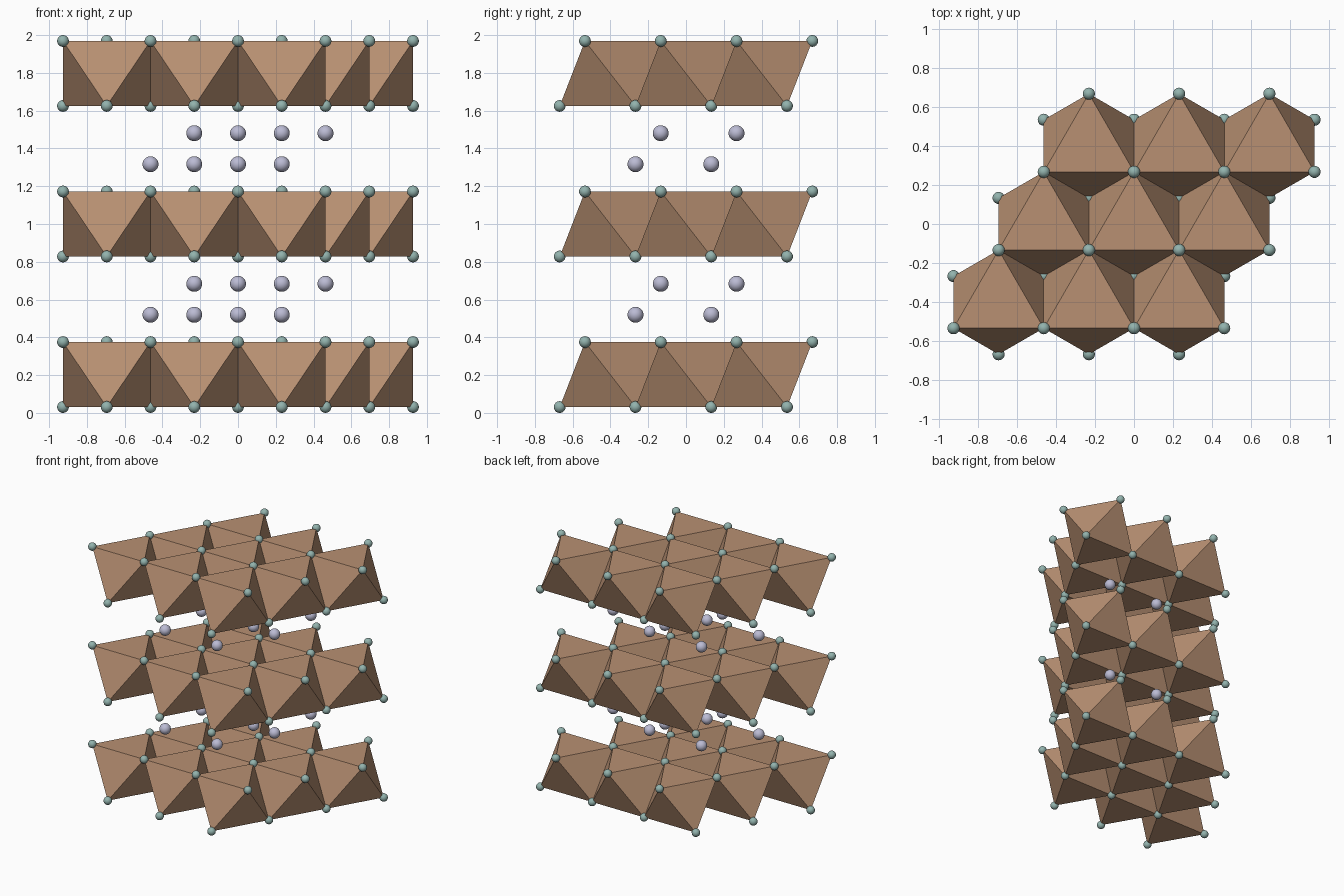
import bpy, bmesh
from math import sqrt, sin, cos, radians
from mathutils import Vector, Matrix

if "Cube" in bpy.data.objects:
    bpy.data.objects.remove(bpy.data.objects["Cube"])

A = 0.4633               # spacing between neighbouring octahedra
ROW = A * sqrt(3) / 2    # spacing between rows
R = A / sqrt(3)          # radius of an octahedron's triangular ends
H = 0.172                # half height of a sheet
PERIOD = 0.797           # sheet to sheet distance
SHEETS = [1 + (k - 1) * PERIOD for k in range(3)]


def material(name, rgb):
    m = bpy.data.materials.new(name)
    m.diffuse_color = (*rgb, 1)
    m.use_nodes = True
    m.node_tree.nodes["Principled BSDF"].inputs["Base Color"].default_value = m.diffuse_color
    return m


def finish(bm, name, mat, smooth=False):
    mesh = bpy.data.meshes.new(name)
    for f in bm.faces:
        f.smooth = smooth
    bm.to_mesh(mesh)
    bm.free()
    mesh.materials.append(mat)
    obj = bpy.data.objects.new(name, mesh)
    bpy.context.collection.objects.link(obj)


def balls(name, points, radius, mat):
    bm = bmesh.new()
    for p in points:
        bmesh.ops.create_uvsphere(bm, u_segments=24, v_segments=16, radius=radius,
                                  matrix=Matrix.Translation(p))
    finish(bm, name, mat, smooth=True)


def corners(c):
    """Six corners of an octahedron resting on a triangular face."""
    top = [c + Vector((R * cos(radians(t)), R * sin(radians(t)), H)) for t in (90, 210, 330)]
    return top + [2 * c - p for p in top]


brown = material("octahedron_brown", (0.48, 0.28, 0.17))
teal = material("corner_teal", (0.29, 0.45, 0.42))
lilac = material("interlayer_lilac", (0.50, 0.50, 0.66))

# Sheets of 3 x 3 edge-sharing octahedra with a ball at every corner
for k, z in enumerate(SHEETS):
    bm = bmesh.new()
    sites = {}
    for j in (-1, 0, 1):
        for i in (-1, 0, 1):
            pts = corners(Vector((i * A + j * A / 2, j * ROW, z)))
            verts = [bm.verts.new(p) for p in pts]
            bmesh.ops.convex_hull(bm, input=verts)
            for p in pts:
                sites[tuple(round(v, 2) for v in p)] = p
    bmesh.ops.recalc_face_normals(bm, faces=bm.faces)
    finish(bm, f"octahedra_sheet_{k + 1}", brown)
    balls(f"corner_balls_{k + 1}", sites.values(), 0.031, teal)

# Two staggered levels of 2 x 2 balls in each gap
for k in (0, 1):
    mid = SHEETS[k] + PERIOD / 2
    points = []
    for j in (0, 1):
        for i in (0, 1):
            low = Vector((-A + i * A + j * A / 2, -R + j * ROW, mid - 0.082))
            points += [low, Vector((low.x + A / 2, low.y + R / 2, mid + 0.082))]
    balls(f"interlayer_balls_{k + 1}", points, 0.042, lilac)
